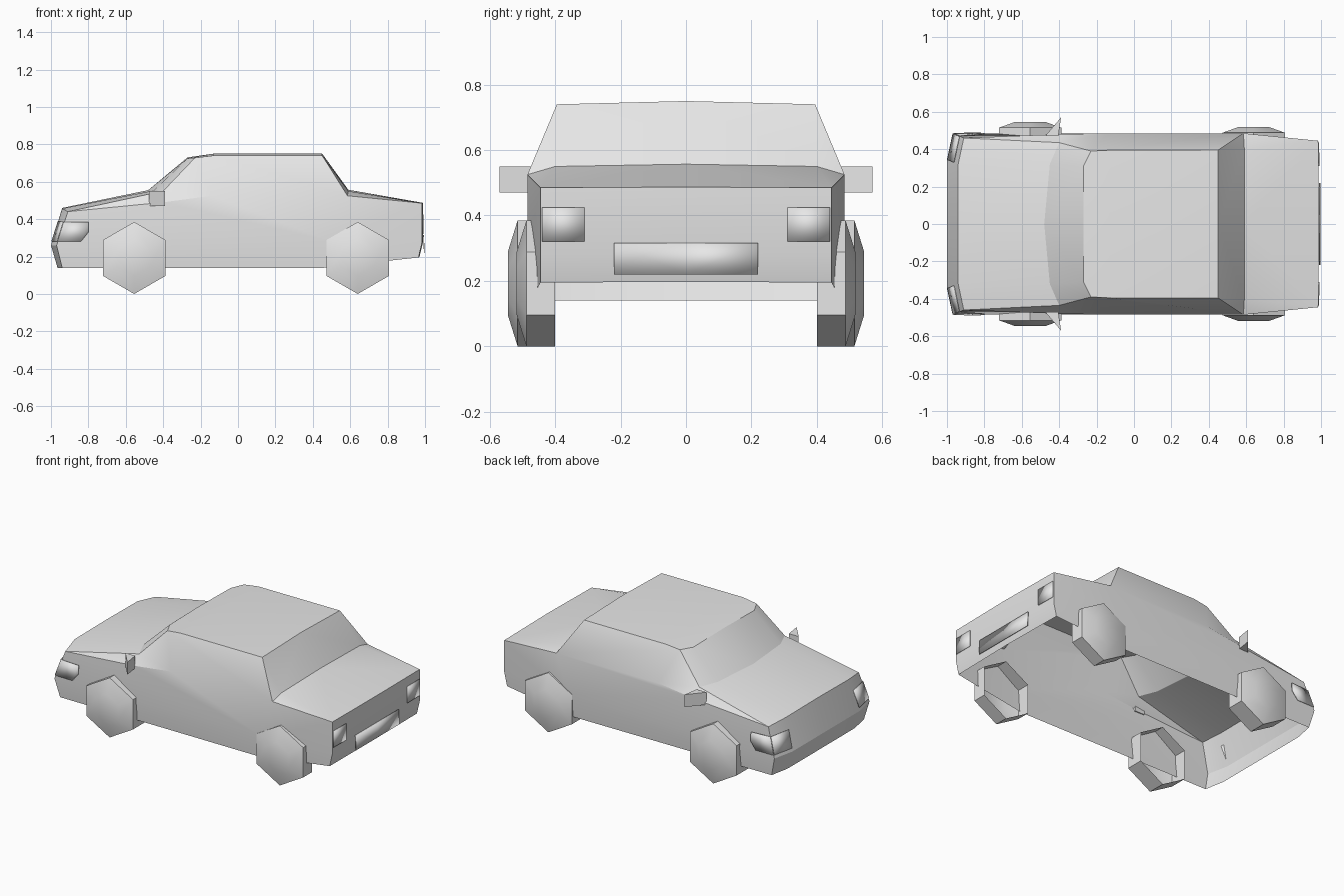
import bpy, bmesh, math
from mathutils import Vector

default_cube = bpy.data.objects.get("Cube")
if default_cube:
    bpy.data.objects.remove(default_cube, do_unlink=True)

# One flat grey paint for everything
paint = bpy.data.materials.new("plain_grey")
paint.use_nodes = True
GREY = (0.8, 0.8, 0.8, 1)
paint.diffuse_color = GREY
paint.node_tree.nodes["Principled BSDF"].inputs["Base Color"].default_value = GREY


def make_part(name, points, faces, middle, thickness=0.0, angle=30):
    """Build one half from named points, face it away from middle, mirror it across y."""
    bm = bmesh.new()
    verts = {key: bm.verts.new(co) for key, co in points.items()}
    for face in faces:
        bm.faces.new([verts[key] for key in face])
    bmesh.ops.recalc_face_normals(bm, faces=bm.faces[:])
    outward = sum((f.calc_center_median() - Vector(middle)).dot(f.normal) * f.calc_area()
                  for f in bm.faces)
    if outward < 0:
        bmesh.ops.reverse_faces(bm, faces=bm.faces[:])
    mesh = bpy.data.meshes.new(name)
    bm.to_mesh(mesh)
    bm.free()
    mesh.materials.append(paint)
    obj = bpy.data.objects.new(name, mesh)
    bpy.context.collection.objects.link(obj)
    bpy.ops.object.select_all(action='DESELECT')
    obj.select_set(True)
    bpy.context.view_layer.objects.active = obj
    bpy.ops.object.shade_smooth_by_angle(angle=math.radians(angle))
    if thickness:
        solid = obj.modifiers.new("thickness", 'SOLIDIFY')
        solid.thickness = thickness
        solid.offset = 1
    mirror = obj.modifiers.new("mirror", 'MIRROR')
    mirror.use_axis = (False, True, False)
    mirror.use_clip = True
    return obj


# Body shell, open underneath; half of it, from the centre line outwards
body_points = {
    "sill_mid": (-.965, 0, .14), "sill_in": (-.965, .34, .14), "sill_out": (-.94, .47, .14),
    "tip_mid": (-1, 0, .26), "tip_in": (-1, .345, .26), "tip_out": (-.97, .485, .26),
    "hood_mid": (-.94, 0, .46), "hood_in": (-.94, .32, .457), "hood_out": (-.91, .46, .44),
    "cowl_mid": (-.48, 0, .555), "cowl_in": (-.45, .32, .553), "cowl_out": (-.4, .435, .55),
    "belt_front": (-.4, .48, .49), "belt_door": (-.14, .485, .525), "belt_rear": (.585, .485, .525),
    "brow_mid": (-.27, 0, .73), "brow_in": (-.27, .31, .725), "brow_out": (-.23, .39, .728),
    "roof_mid": (-.13, 0, .75), "roof_out": (-.13, .395, .74),
    "crest_mid": (.45, 0, .75), "crest_out": (.45, .395, .74),
    "deck_mid": (.59, 0, .557), "deck_out": (.59, .4, .55),
    "tail_mid": (.99, 0, .487), "tail_out": (.985, .445, .485),
    "bumper_mid": (.99, 0, .28), "bumper_out": (.985, .445, .28),
    "base_mid": (.97, 0, .197), "base_out": (.965, .445, .195),
    "side_low": (.46, .475, .14), "side_high": (.5, .485, .28),
}
body_faces = [face.split() for face in (
    # nose
    "sill_mid sill_in tip_in tip_mid", "tip_mid tip_in hood_in hood_mid",
    "sill_in sill_out tip_out tip_in", "tip_in tip_out hood_out hood_in",
    # sides
    "sill_out side_low side_high tip_out", "side_low base_out bumper_out side_high",
    "tip_out side_high belt_rear belt_door belt_front hood_out",
    "side_high bumper_out tail_out belt_rear",
    # hood
    "hood_mid hood_in cowl_in cowl_mid", "hood_in hood_out cowl_out cowl_in",
    "hood_out belt_front cowl_out", "cowl_out belt_front belt_door",
    # windscreen and side windows
    "cowl_mid cowl_in brow_in brow_mid", "cowl_in cowl_out brow_out brow_in",
    "cowl_out belt_door brow_out", "belt_door belt_rear crest_out roof_out brow_out",
    "belt_rear deck_out crest_out",
    # roof, rear window and boot lid
    "brow_mid brow_in brow_out roof_out roof_mid", "roof_mid roof_out crest_out crest_mid",
    "crest_mid crest_out deck_out deck_mid", "deck_mid deck_out tail_out tail_mid",
    "deck_out belt_rear tail_out",
    # tail
    "tail_mid tail_out bumper_out bumper_mid", "bumper_mid bumper_out base_out base_mid")]
make_part("body_shell", body_points, body_faces, (0, 0, .3))


# Six-sided wheels with a bevelled outer face, open on the inside
def make_wheels(name, x, shoulder_y):
    radius, sides = .1925, 6
    rings = [(.4, radius), (shoulder_y, radius), (shoulder_y + .03, radius / 2)]
    points = {}
    for r, (y, size) in enumerate(rings):
        for i in range(sides):
            a = math.tau * i / sides
            points[r, i] = (x + size * math.sin(a), y, radius + size * math.cos(a))
    faces = [[(r, i), (r, (i + 1) % sides), (r + 1, (i + 1) % sides), (r + 1, i)]
             for r in range(2) for i in range(sides)]
    faces.append([(2, i) for i in range(sides)])
    make_part(name, points, faces, (x, .4, radius))


make_wheels("front_wheels", -.555, .515)
make_wheels("rear_wheels", .64, .488)

# Wedge-shaped door mirrors
outline = [(-.475, .47), (-.39, .57), (-.405, .47)]
points = {(level, i): (x, y, z) for level, z in enumerate((.47, .55))
          for i, (x, y) in enumerate(outline)}
faces = [[(level, i) for i in range(3)] for level in range(2)]
faces += [[(0, i), (0, (i + 1) % 3), (1, (i + 1) % 3), (1, i)] for i in range(3)]
make_part("door_mirrors", points, faces, (-.423, .503, .51))


# Thin plates for lamps and the tail panel
def make_plate(name, corners):
    points = dict(enumerate(corners))
    make_part(name, points, [list(points)], (0, 0, .3), thickness=.004)


make_plate("headlamps", [(-.994, .343, .28), (-.965, .482, .28),
                         (-.932, .468, .385), (-.961, .329, .385)])
make_plate("side_lamps", [(-.965, .483, .28), (-.84, .485, .28), (-.8, .483, .33),
                          (-.8, .478, .385), (-.932, .469, .385)])
make_plate("tail_lamps", [(.987, .31, .32), (.986, .44, .32), (.986, .44, .425), (.987, .31, .425)])
make_plate("tail_panel", [(.994, 0, .22), (.994, .22, .22), (.99, .22, .315), (.99, 0, .315)])
